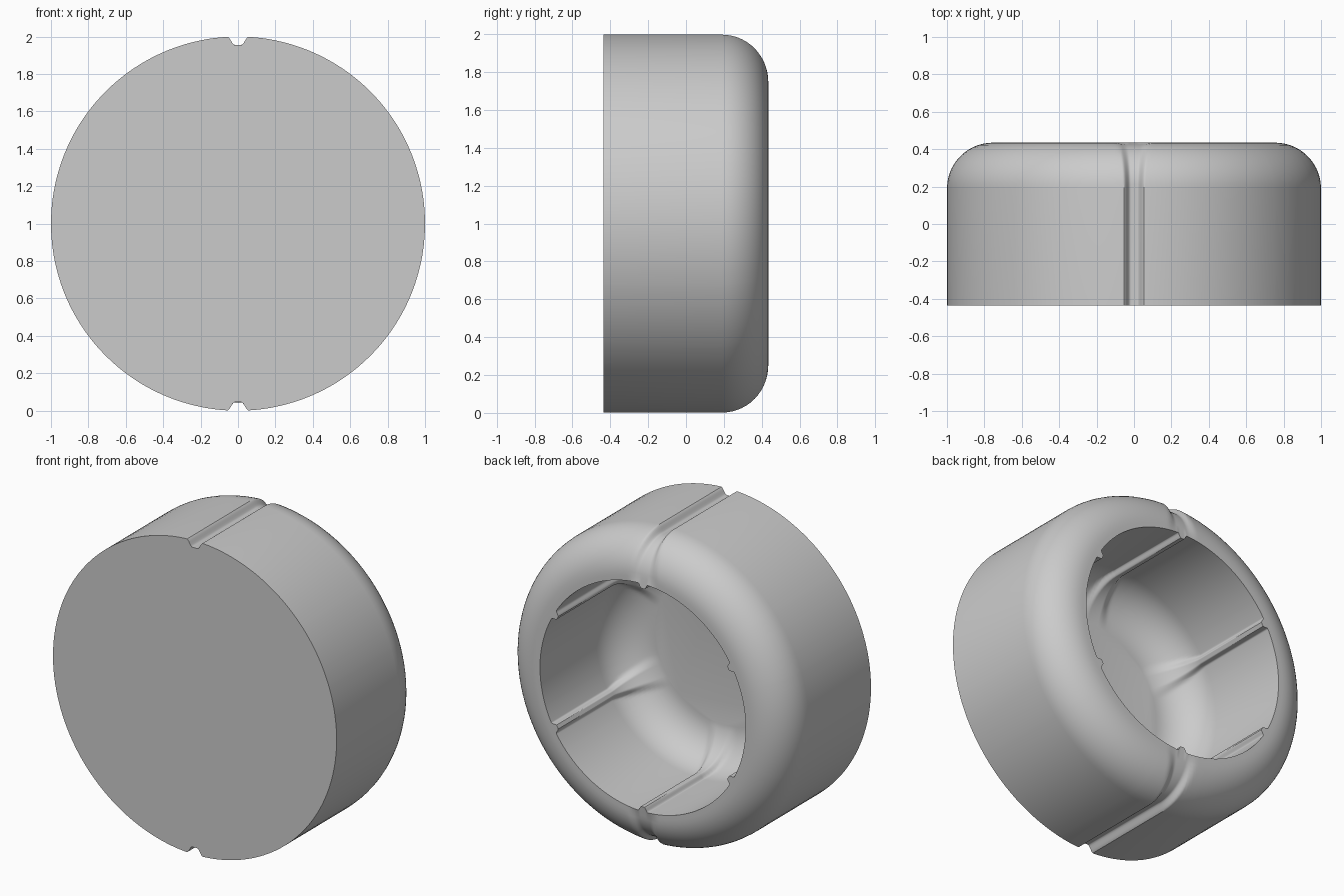
import bpy, bmesh
from math import sin, cos, pi, radians

cube = bpy.data.objects.get("Cube")
if cube:
    bpy.data.objects.remove(cube)

OUTER, INNER, HALF = 1.0, 0.725, 0.435   # radii and half depth
FLOOR, ROUND, STEPS = -0.37, 0.245, 14   # cup floor and corner radius


def bump(s, width):
    """Rounded cross-section: 1 in the middle, 0 beyond the width."""
    t = min(max((1 - abs(s) / width) / 0.65, 0), 1)
    return t * t * (3 - 2 * t)


def nearest(angle, spacing):
    """Signed angle to the nearest groove or rib, counted from the top."""
    return (angle - pi / 2 + spacing / 2) % spacing - spacing / 2


# Profile stations: radius, y, offset direction, feature spacing, width, size
stations = []
# Outer wall and rounded back shoulder, with two grooves
stations.append((OUTER, -HALF, -1, 0, pi, 0.056, 0.045))
for i in range(STEPS + 1):
    u = i / STEPS
    a = u * pi / 2
    stations.append((OUTER - ROUND + ROUND * cos(a), HALF - ROUND + ROUND * sin(a),
                     -cos(a), -sin(a), pi, 0.056 + 0.06 * u * u, 0.045 - 0.037 * u))
# Inner wall and rounded floor corner, with six ribs
stations.append((INNER, HALF, -1, 0, pi / 3, 0.034, 0.03))
for i in range(STEPS + 1):
    u = i / STEPS
    a = u * pi / 2
    stations.append((INNER - ROUND + ROUND * cos(a), FLOOR + ROUND - ROUND * sin(a),
                     -cos(a), sin(a), pi / 3, 0.034 + 0.09 * u, 0.03 * (1 - u * u)))

# Angles are dense near the grooves and ribs
half = [i * 0.006 for i in range(14)] + [0.1 + i * 0.02 for i in range(6)]
half += [0.25 + i * 0.05 for i in range(6)]
local = sorted({-h for h in half} | set(half))
angles = [pi / 2 + k * pi / 3 + d for k in range(6) for d in local]

bm = bmesh.new()
rings = []
for r, y, nr, ny, spacing, width, size in stations:
    ring = []
    for a in angles:
        d = size * bump(nearest(a, spacing) * r, width)
        rr = r + nr * d
        ring.append(bm.verts.new((rr * cos(a), y + ny * d, 1 + rr * sin(a))))
    rings.append(ring)
n = len(angles)
for lower, upper in zip(rings, rings[1:]):
    for i in range(n):
        j = (i + 1) % n
        bm.faces.new((lower[i], lower[j], upper[j], upper[i]))
bm.faces.new(rings[0])      # closed front face
bm.faces.new(rings[-1])     # cup floor
bmesh.ops.recalc_face_normals(bm, faces=bm.faces)

mesh = bpy.data.meshes.new("round_cap")
bm.to_mesh(mesh)
bm.free()
cap = bpy.data.objects.new("round_cap", mesh)
bpy.context.collection.objects.link(cap)

# Plain grey material
grey = bpy.data.materials.new("plain_grey")
grey.use_nodes = True
colour = (0.6, 0.6, 0.6, 1)
grey.diffuse_color = colour
grey.node_tree.nodes["Principled BSDF"].inputs["Base Color"].default_value = colour
mesh.materials.append(grey)

bpy.ops.object.select_all(action="DESELECT")
cap.select_set(True)
bpy.context.view_layer.objects.active = cap
bpy.ops.object.shade_smooth_by_angle(angle=radians(35))
